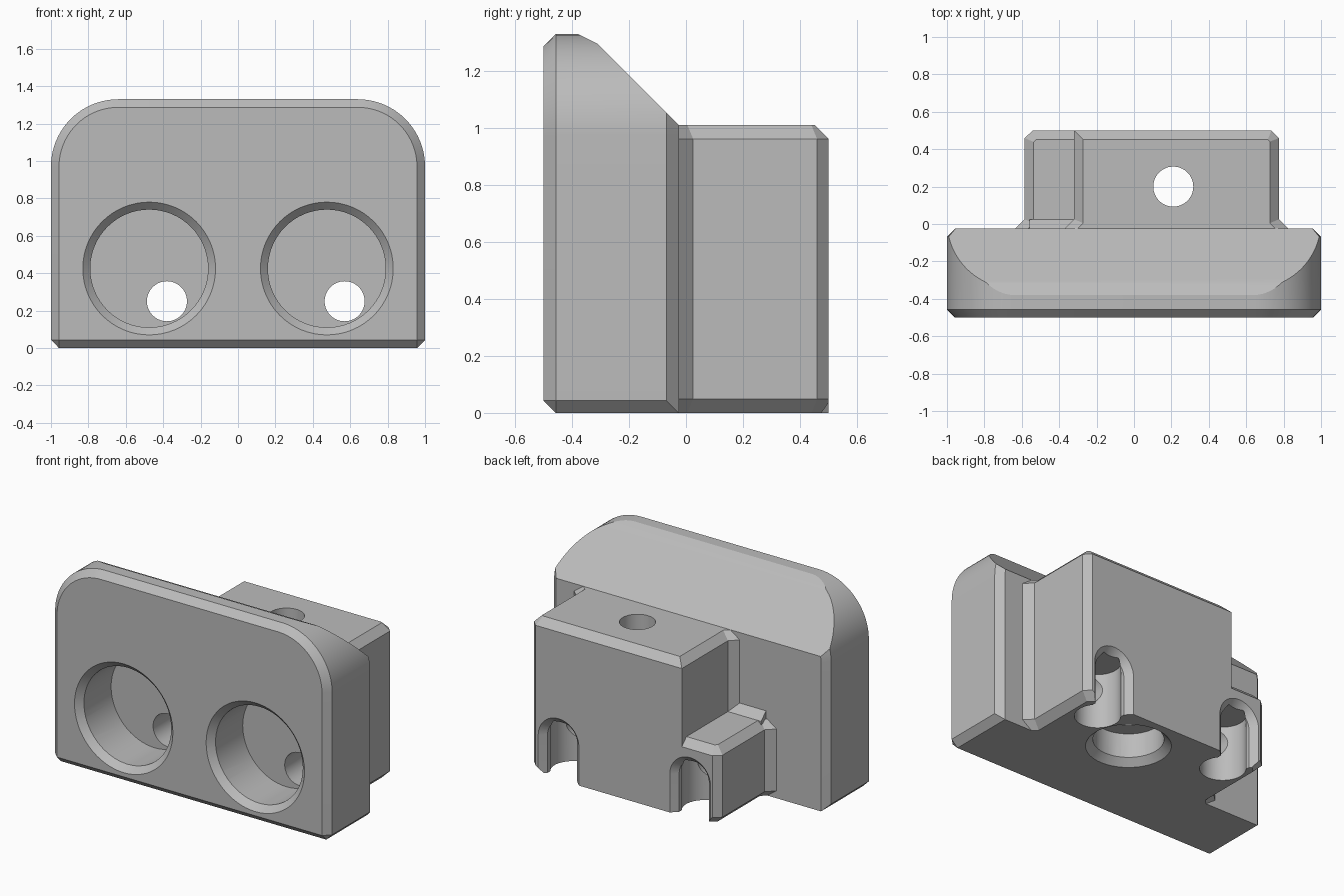
import bpy, bmesh
from math import sin, cos, pi
from mathutils import Vector

cube = bpy.data.objects.get("Cube")
if cube:
    bpy.data.objects.remove(cube, do_unlink=True)

grey = bpy.data.materials.new("plain grey")
grey.use_nodes = True
COLOUR = (0.5, 0.5, 0.5, 1)
grey.diffuse_color = COLOUR
grey.node_tree.nodes["Principled BSDF"].inputs["Base Color"].default_value = COLOUR


def loft(name, loop_a, loop_b, edit=None):
    """Solid between two matching outlines."""
    bm = bmesh.new()
    a = [bm.verts.new(p) for p in loop_a]
    b = [bm.verts.new(p) for p in loop_b]
    bm.faces.new(a)
    bm.faces.new(b)
    for i in range(len(a)):
        j = (i + 1) % len(a)
        bm.faces.new((a[i], a[j], b[j], b[i]))
    bmesh.ops.recalc_face_normals(bm, faces=bm.faces)
    if edit:
        edit(bm)
        bmesh.ops.recalc_face_normals(bm, faces=bm.faces)
    mesh = bpy.data.meshes.new(name)
    bm.to_mesh(mesh)
    bm.free()
    mesh.materials.append(grey)
    obj = bpy.data.objects.new(name, mesh)
    bpy.context.collection.objects.link(obj)
    return obj


def bevel(bm, rule, offset):
    """Chamfer the edges whose two ends satisfy the rule."""
    edges = [e for e in bm.edges if rule(e.verts[0].co, e.verts[1].co)]
    bmesh.ops.bevel(bm, geom=edges, offset=offset, segments=1,
                    affect='EDGES', clamp_overlap=True)


def near(a, b):
    return abs(a - b) < 1e-4


def arc(r, start, end, n):
    return [(r * cos(start + (end - start) * i / n),
             r * sin(start + (end - start) * i / n)) for i in range(n + 1)]


def ring_y(x, y, z, r):
    return [(x + u, y, z + v) for u, v in arc(r, 0, 2 * pi, 64)[:-1]]


def ring_z(x, y, z, r):
    return [(x + u, y + v, z) for u, v in arc(r, 0, 2 * pi, 64)[:-1]]


def arch(x, y, z, r):
    return [(x + u, y, z + v) for u, v in arc(r, 0, pi, 24)] + [(x - r, y, -0.1), (x + r, y, -0.1)]


def combine(target, tool, operation):
    mod = target.modifiers.new(operation, 'BOOLEAN')
    mod.operation = operation
    mod.solver = 'EXACT'
    mod.object = tool
    bpy.context.view_layer.objects.active = target
    bpy.ops.object.modifier_apply(modifier=mod.name)
    bpy.data.objects.remove(tool, do_unlink=True)


# Front plate: rounded top corners, chamfered rim, sloping back
FRONT, BACK, TOP, R = -0.5, -0.025, 1.33, 0.36
outline = [(-1, 0), (1, 0)]
outline += [(1 - R + u, TOP - R + v) for u, v in arc(R, 0, pi / 2, 20)]
outline += [(R - 1 + u, TOP - R + v) for u, v in arc(R, pi / 2, pi, 20)]


def shape_plate(bm):
    def rim(a, b):
        front = near(a.y, FRONT) and near(b.y, FRONT)
        back = near(a.y, BACK) and near(b.y, BACK) and max(a.z, b.z) > 0.01
        foot = near(a.z, 0) and near(b.z, 0) and near(a.x, b.x)
        return front or back or foot
    bevel(bm, rim, 0.043)
    for point, normal in (((0, BACK, 1.01), (0, 1, 1)),
                          ((0, -0.38, TOP), (0, 0.5, 1))):
        cut = bmesh.ops.bisect_plane(
            bm, geom=bm.verts[:] + bm.edges[:] + bm.faces[:], dist=1e-5,
            plane_co=Vector(point), plane_no=Vector(normal), clear_outer=True)
        edges = [e for e in cut["geom_cut"]
                 if isinstance(e, bmesh.types.BMEdge) and e.is_boundary]
        bmesh.ops.holes_fill(bm, edges=edges, sides=0)


body = loft("mounting_block", [(x, FRONT, z) for x, z in outline],
            [(x, BACK, z) for x, z in outline], shape_plate)


# Rear blocks: plan outline with flared roots and chamfered edges
def rear_block(name, plan, height):
    inner = min(y for x, y in plan)

    def shape(bm):
        def rim(a, b):
            if not near(a.z, b.z) or (near(a.y, inner) and near(b.y, inner)):
                return False
            return a.z > 0.1 or not (near(a.y, 0.5) and near(b.y, 0.5))
        bevel(bm, rim, 0.048)
    return loft(name, [(x, y, 0) for x, y in plan],
                [(x, y, height) for x, y in plan], shape)


F = 0.09  # root flare, running into the plate
tall_plan = [(-0.32, 0.5), (0.735, 0.5), (0.775, 0.46), (0.775, 0.025),
             (0.775 + F, 0.025 - F), (-0.32 - F, 0.025 - F), (-0.32, 0.025)]
low_plan = [(-0.54, 0.5), (-0.2, 0.5), (-0.2, 0.025 - F),
            (-0.585 - F, 0.025 - F), (-0.585, 0.025), (-0.585, 0.46)]
combine(body, rear_block("tall_block", tall_plan, 1.01), 'UNION')
combine(body, rear_block("low_block", low_plan, 0.5), 'UNION')
root = [(0.025, 0.5), (0.025 - F, 0.5 + F), (0.025 - F, 0.45), (0.025, 0.45)]
combine(body, loft("low_block_root", [(-0.56, y, z) for y, z in root],
                   [(-0.25, y, z) for y, z in root]), 'UNION')

# Front bores, screw holes and open rear slots
for side in (-0.475, 0.475):
    x, z, r = side + 0.095, 0.25, 0.107
    cuts = [
        loft("bore", ring_y(side, -0.6, 0.425, 0.315), ring_y(side, -0.18, 0.425, 0.315)),
        loft("bore_rim", ring_y(side, -0.52, 0.425, 0.375), ring_y(side, -0.45, 0.425, 0.305)),
        loft("screw_hole", ring_y(x, -0.3, z, r), ring_y(x, 0.6, z, r)),
        loft("slot", arch(x, 0.35, z, r), arch(x, 0.6, z, r)),
        loft("slot_rim", arch(x, 0.45, z, r - 0.01), arch(x, 0.52, z, r + 0.06)),
        loft("slot_pocket", ring_z(x, 0.35, -0.1, 0.135), ring_z(x, 0.35, z + r, 0.135)),
    ]
    for tool in cuts:
        combine(body, tool, 'DIFFERENCE')

# Upright hole with a wide chamfered mouth underneath
for z0, r0, z1, r1 in ((-0.1, 0.107, 1.2, 0.107), (-0.1, 0.207, 0.2, 0.207),
                       (-0.02, 0.27, 0.05, 0.2)):
    combine(body, loft("upright_hole", ring_z(0.21, 0.2, z0, r0),
                       ring_z(0.21, 0.2, z1, r1)), 'DIFFERENCE')

# Smooth rounds, crisp chamfers
bpy.ops.object.select_all(action='DESELECT')
body.select_set(True)
bpy.context.view_layer.objects.active = body
bpy.ops.object.shade_smooth_by_angle(angle=0.4)
